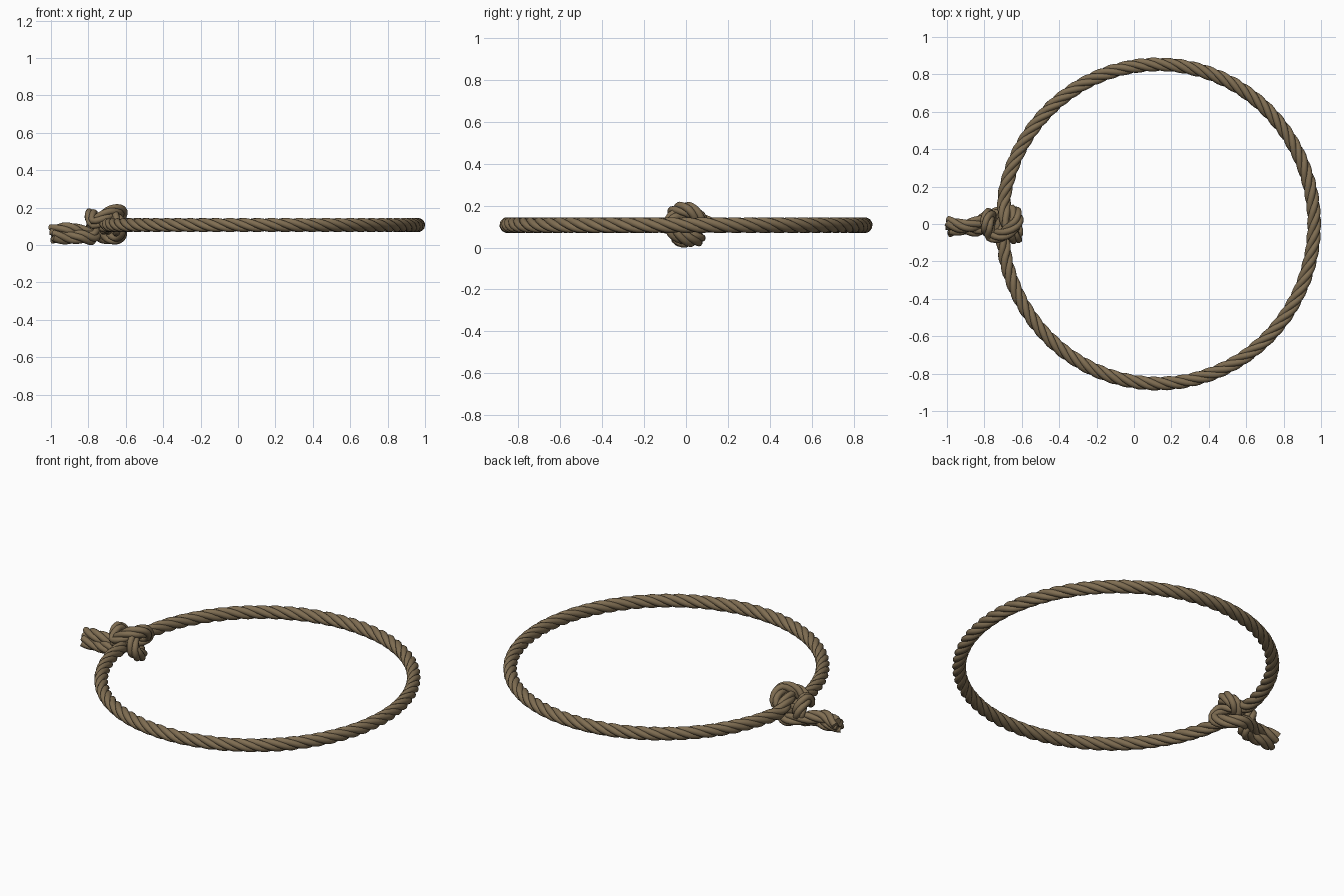
import bpy, math
from mathutils import Vector

if "Cube" in bpy.data.objects:
    bpy.data.objects.remove(bpy.data.objects["Cube"])

PITCH, STRANDS = 0.30, 4
ORBIT, STRAND_R = 0.020, 0.0178
STEP = 0.014

mat = bpy.data.materials.new("rope brown")
mat.diffuse_color = (0.215, 0.155, 0.085, 1)
mat.use_nodes = True
mat.node_tree.nodes["Principled BSDF"].inputs["Base Color"].default_value = mat.diffuse_color

# Rope end that comes from the +y side of the ring, wraps the knot, becomes a tail
end_a = [(-0.695, 0.12, .107), (-0.69, 0.05, .135), (-0.66, -0.045, .15),
         (-0.63, -0.072, .09), (-0.64, 0.0, .045), (-0.70, 0.055, .042),
         (-0.77, 0.04, .06), (-0.84, 0.005, .072), (-0.91, -0.012, .085),
         (-1.0, 0.006, .072)]
# Rope end that comes from the -y side, loops over the top and round the tails
end_b = [(-0.695, -0.12, .107), (-0.71, -0.06, .10), (-0.70, 0.03, .09),
         (-0.645, 0.068, .13), (-0.63, 0.01, .182), (-0.69, -0.05, .17),
         (-0.765, -0.06, .12), (-0.785, 0.0, .163), (-0.775, 0.05, .10),
         (-0.775, 0.0, .04), (-0.84, -0.03, .045), (-0.91, -0.022, .04),
         (-1.0, -0.036, .045)]

# Ring, drawn clockwise from just above the knot to just below it
N = 48
ring = []
for i in range(N + 1):
    a = math.radians(167 - 334 * i / N)
    ring.append((0.128 + 0.835 * math.cos(a), 0.853 * math.sin(a), 0.107))
ctrl = [Vector(p) for p in end_a[::-1] + ring + end_b]


def catmull(p0, p1, p2, p3, t):
    return 0.5 * (2 * p1 + (p2 - p0) * t + (2 * p0 - 5 * p1 + 4 * p2 - p3) * t * t
                  + (3 * p1 - p0 - 3 * p2 + p3) * t ** 3)


def smooth_path(pts):
    ext = [2 * pts[0] - pts[1]] + pts + [2 * pts[-1] - pts[-2]]
    dense = [catmull(*ext[i:i + 4], k / 24) for i in range(len(pts) - 1) for k in range(24)]
    dense.append(pts[-1])
    out, run = [dense[0]], 0.0
    for a, b in zip(dense, dense[1:]):
        run += (b - a).length
        if run >= STEP:
            out.append(b)
            run = 0.0
    return out


path = smooth_path(ctrl)

# Strand centre lines: helices in a parallel-transported frame
lines = [[] for _ in range(STRANDS)]
normal, s = Vector((0, 0, 1)), 0.0
for i, p in enumerate(path):
    a, b = path[max(i - 1, 0)], path[min(i + 1, len(path) - 1)]
    tan = (b - a).normalized()
    normal = (normal - tan * normal.dot(tan)).normalized()
    side = tan.cross(normal)
    if i:
        s += (p - path[i - 1]).length
    for k in range(STRANDS):
        phi = 2 * math.pi * (s / PITCH + k / STRANDS)
        lines[k].append(p + ORBIT * (math.cos(phi) * normal + math.sin(phi) * side))

# Twisted rope: one round tube per strand
curve = bpy.data.curves.new("knotted_rope", 'CURVE')
curve.dimensions = '3D'
curve.bevel_depth = STRAND_R
curve.bevel_resolution = 3
curve.use_fill_caps = True
for line in lines:
    sp = curve.splines.new('POLY')
    sp.points.add(len(line) - 1)
    for pt, co in zip(sp.points, line):
        pt.co = (*co, 1)
    sp.use_smooth = True
curve.materials.append(mat)
rope = bpy.data.objects.new("knotted_rope", curve)
bpy.context.collection.objects.link(rope)
bpy.context.view_layer.objects.active = rope
rope.select_set(True)
bpy.ops.object.convert(target='MESH')
bpy.ops.object.shade_smooth_by_angle(angle=math.radians(50))
